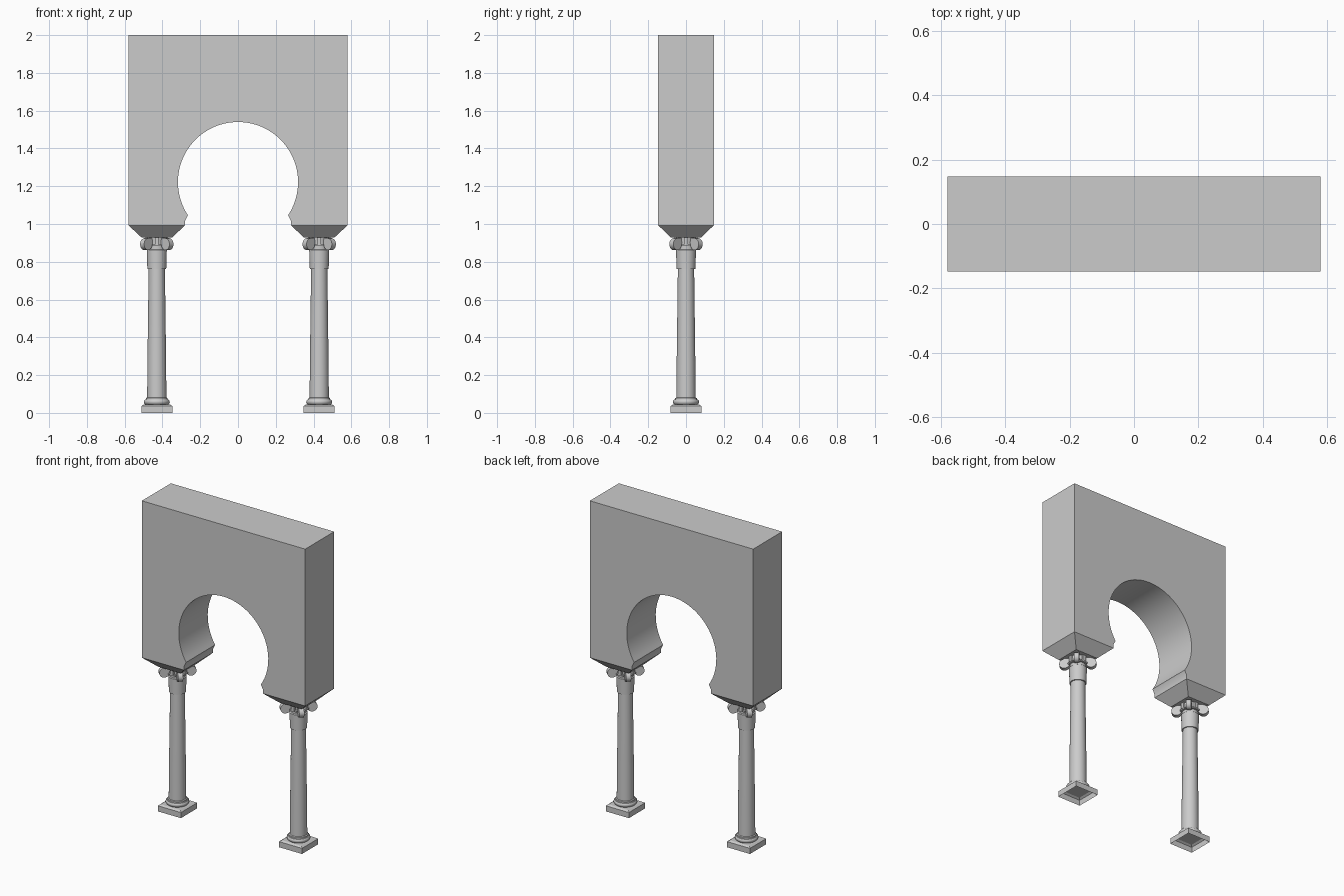
import bpy, bmesh, math
from mathutils import Matrix, Vector

if "Cube" in bpy.data.objects:
    bpy.data.objects.remove(bpy.data.objects["Cube"])

CX = 0.43      # column centre
D = 0.147      # half depth of the wall


def finish(name, bm, mirror=True, smooth=True):
    bmesh.ops.recalc_face_normals(bm, faces=bm.faces[:])
    me = bpy.data.meshes.new(name)
    bm.to_mesh(me)
    bm.free()
    if smooth:
        for p in me.polygons:
            p.use_smooth = True
        me.set_sharp_from_angle(angle=math.radians(35))
    ob = bpy.data.objects.new(name, me)
    bpy.context.collection.objects.link(ob)
    if mirror:
        ob.modifiers.new("Mirror", 'MIRROR').use_axis[0] = True
        ob.modifiers["Mirror"].use_mirror_merge = False
    return ob


def lathe(name, profile, n=32):
    bm = bmesh.new()
    rings = [[bm.verts.new((CX + r * math.cos(2 * math.pi * i / n),
                            r * math.sin(2 * math.pi * i / n), z)) for i in range(n)]
             for r, z in profile]
    for a, b in zip(rings, rings[1:]):
        for i in range(n):
            j = (i + 1) % n
            bm.faces.new((a[i], a[j], b[j], b[i]))
    return finish(name, bm)


def square_stack(name, levels, cap_top, cap_bottom):
    bm = bmesh.new()
    rings = [[bm.verts.new((CX + sx * h, sy * k, z))
              for sx, sy in ((-1, -1), (1, -1), (1, 1), (-1, 1))] for h, k, z in levels]
    for a, b in zip(rings, rings[1:]):
        for i in range(4):
            j = (i + 1) % 4
            bm.faces.new((a[i], a[j], b[j], b[i]))
    if cap_top:
        bm.faces.new(rings[-1])
    if cap_bottom:
        bm.faces.new(rings[0][::-1])
    return finish(name, bm, smooth=False)


# Wall with horseshoe arch
R, CZ, ZB = 0.318, 1.222, 0.993
a0 = -math.asin((CZ - 1.047) / R)
N = 56
arc = [(R * math.cos(a0 + (math.pi - 2 * a0) * i / N),
        CZ + R * math.sin(a0 + (math.pi - 2 * a0) * i / N)) for i in range(N + 1)]
outline = ([(-0.58, ZB), (-0.58, 2), (0.58, 2), (0.58, ZB), (0.28, ZB), (0.28, 1.018)]
           + arc + [(-0.28, 1.018), (-0.28, ZB)])
bm = bmesh.new()
front = [bm.verts.new((x, -D, z)) for x, z in outline]
back = [bm.verts.new((x, D, z)) for x, z in outline]
bm.faces.new(front)
bm.faces.new(back[::-1])
for i in range(len(outline)):
    j = (i + 1) % len(outline)
    if outline[i][1] == ZB and outline[j][1] == ZB:
        continue    # joint with the impost stays open
    bm.faces.new((front[i], front[j], back[j], back[i]))
finish("arch_wall", bm, mirror=False)

# Tapered impost blocks and plinths (open underneath)
square_stack("impost", [(0.08, 0.08, 0.928), (0.15, D, ZB)], False, True)
square_stack("plinth", [(0.082, 0.082, 0), (0.082, 0.082, 0.036), (0.07, 0.07, 0.044)], True, False)

# Base mouldings, shaft and capital bell
lathe("column_base", [(0.06, 0.044), (0.065, 0.048), (0.069, 0.056), (0.068, 0.064),
                      (0.063, 0.07), (0.058, 0.071), (0.057, 0.078), (0.05, 0.082)])
lathe("shaft", [(0.051, 0.078), (0.049, 0.3), (0.046, 0.53), (0.043, 0.77)])
lathe("capital_bell", [(0.042, 0.762), (0.050, 0.762), (0.051, 0.80), (0.053, 0.862),
                       (0.047, 0.866), (0.047, 0.90), (0.052, 0.93)])

# Corner volutes on the diagonals, with arms up to the impost
bm = bmesh.new()
for k in range(4):
    turn = Matrix.Translation((CX, 0, 0)) @ Matrix.Rotation(math.radians(45 + 90 * k), 4, 'Z')
    bmesh.ops.create_cone(bm, cap_ends=True, segments=20, radius1=0.031, radius2=0.031, depth=0.03,
                          matrix=turn @ Matrix.Translation((0.079, 0, 0.893))
                          @ Matrix.Rotation(math.pi / 2, 4, 'X'))
    bmesh.ops.create_cube(bm, size=1, matrix=turn @ Matrix.Translation((0.045, 0, 0.912))
                          @ Matrix.Diagonal((0.07, 0.028, 0.03, 1)))
finish("volutes", bm)

# Small ornaments between the volutes
bm = bmesh.new()
for k in range(4):
    turn = Matrix.Translation((CX, 0, 0)) @ Matrix.Rotation(math.radians(90 * k), 4, 'Z')
    bmesh.ops.create_cube(bm, size=1, matrix=turn @ Matrix.Translation((0.048, 0, 0.909))
                          @ Matrix.Diagonal((0.024, 0.02, 0.038, 1)))
    bmesh.ops.create_cube(bm, size=1, matrix=turn @ Matrix.Translation((0.048, 0, 0.887))
                          @ Matrix.Diagonal((0.02, 0.05, 0.008, 1)))
finish("capital_ornament", bm, smooth=False)
